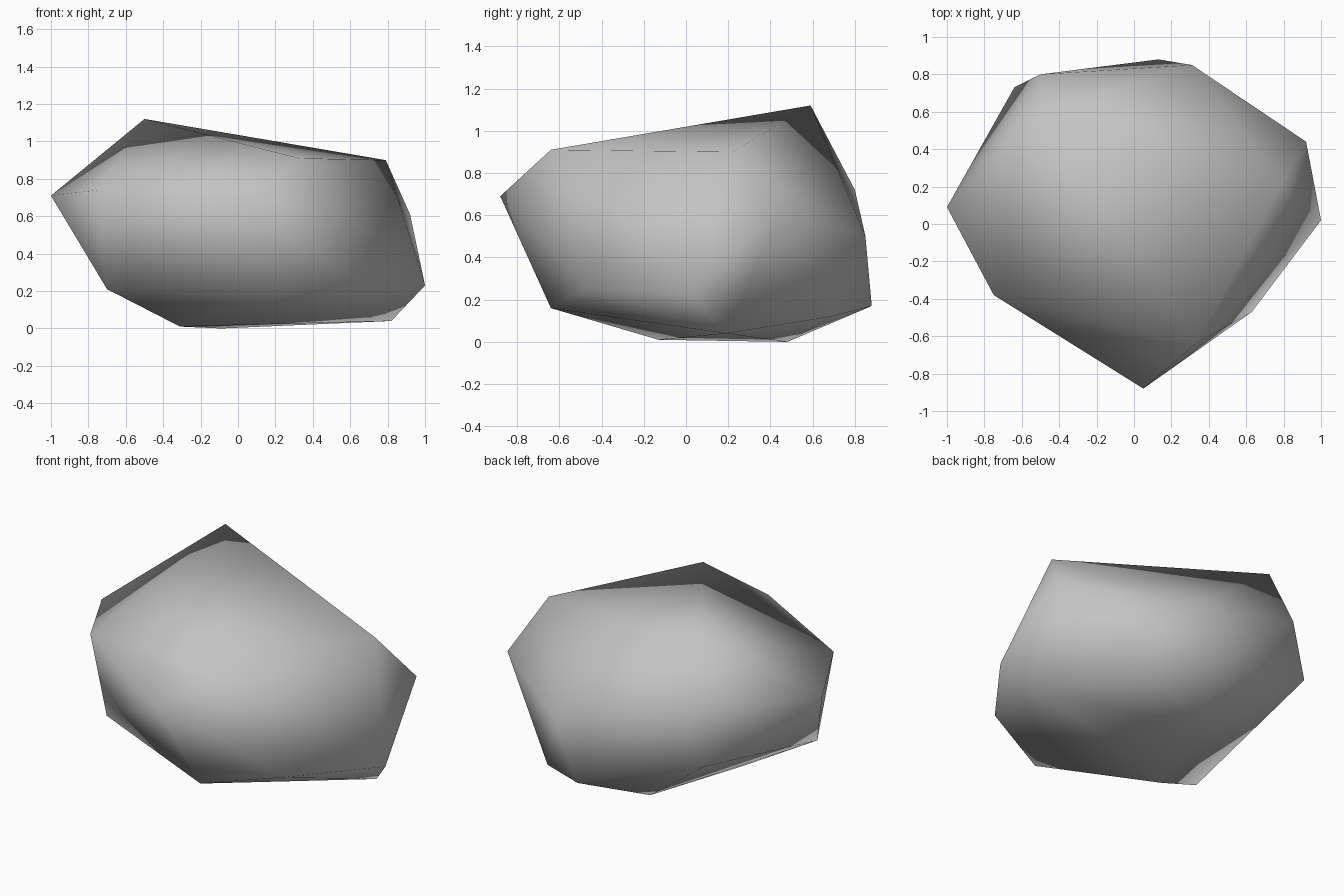
import bpy
import bmesh

# Remove the default cube if the scene has it
default_cube = bpy.data.objects.get("Cube")
if default_cube:
    bpy.data.objects.remove(default_cube, do_unlink=True)


def make_material(name, colour):
    material = bpy.data.materials.new(name)
    material.use_nodes = True
    material.diffuse_color = colour
    shader = material.node_tree.nodes["Principled BSDF"]
    shader.inputs["Base Color"].default_value = colour
    shader.inputs["Roughness"].default_value = 0.9
    return material


def make_hull(name, corners, material):
    """Wrap a tight faceted skin around the corner points."""
    bm = bmesh.new()
    for corner in corners:
        bm.verts.new(corner)
    result = bmesh.ops.convex_hull(bm, input=bm.verts[:])
    # Drop any corner that fell inside the skin
    loose = [v for v in bm.verts if not v.link_faces]
    bmesh.ops.delete(bm, geom=loose, context="VERTS")
    bmesh.ops.recalc_face_normals(bm, faces=bm.faces[:])
    for face in bm.faces:
        face.smooth = True
    mesh = bpy.data.meshes.new(name)
    bm.to_mesh(mesh)
    bm.free()
    mesh.materials.append(material)
    obj = bpy.data.objects.new(name, mesh)
    bpy.context.collection.objects.link(obj)
    return obj


# Corners of the boulder, grouped by height
crown = [(-0.5, 0.59, 1.12), (0.79, 0.22, 0.9), (0.33, -0.64, 0.91)]
shoulder = [(-1, 0.09, 0.71), (-0.75, -0.38, 0.74), (0.05, -0.88, 0.69),
            (0.92, 0.44, 0.61), (-0.5, 0.8, 0.72), (0.31, 0.85, 0.5)]
flank = [(-0.64, 0.73, 0.42), (1, 0.02, 0.23), (0.63, -0.47, 0.25),
         (-0.7, -0.29, 0.21), (0.13, 0.88, 0.17), (0.19, -0.64, 0.16)]
base = [(0.47, 0.69, 0.12), (0.82, 0.19, 0.04),
        (-0.31, -0.13, 0.01), (-0.09, 0.48, 0)]

stone_grey = make_material("stone grey", (0.55, 0.55, 0.55, 1))
make_hull("boulder", crown + shoulder + flank + base, stone_grey)
